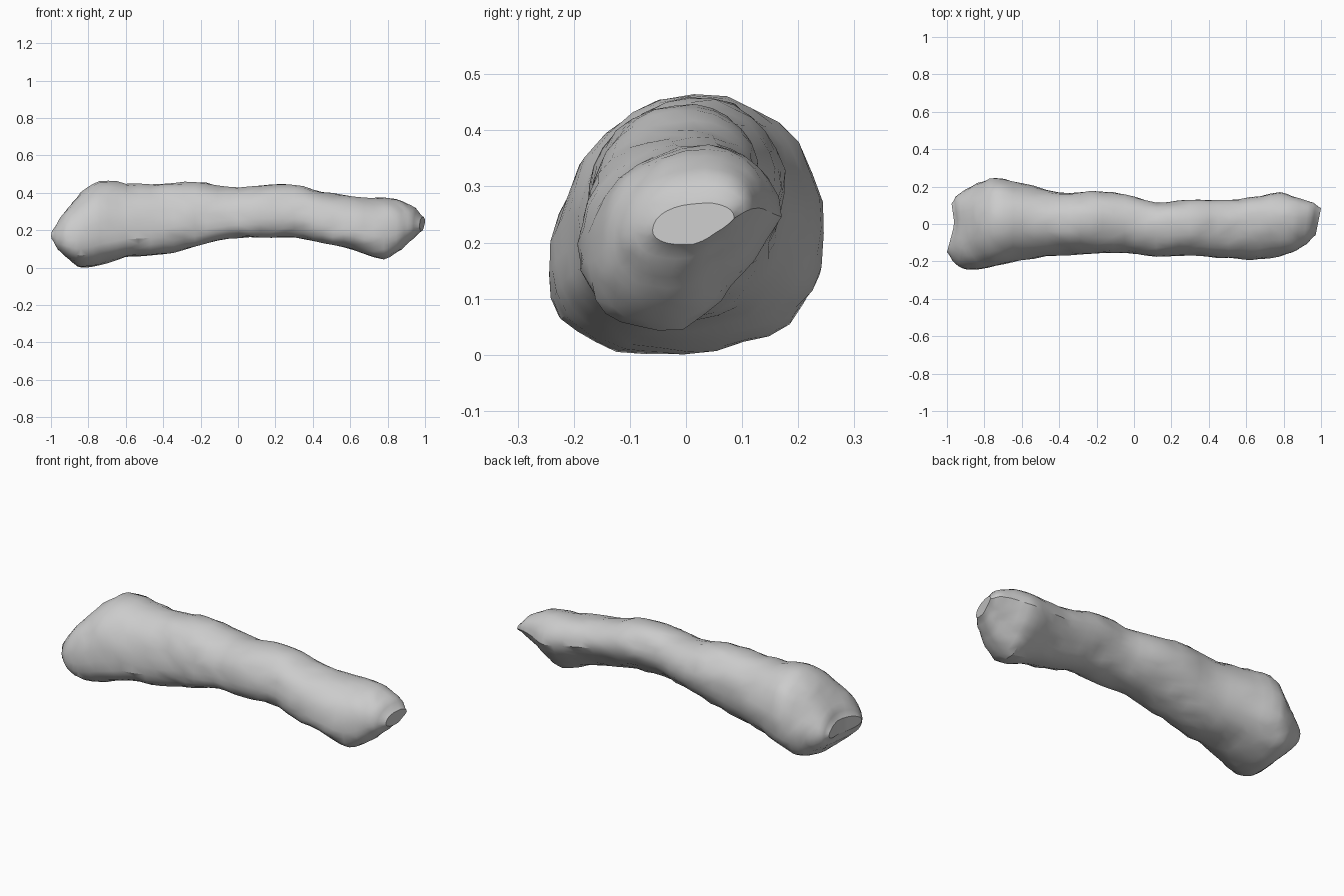
import bpy
import bmesh
import math
from mathutils import Vector, noise

cube = bpy.data.objects.get("Cube")
if cube:
    bpy.data.objects.remove(cube, do_unlink=True)

SIDES = 28
STEPS = 3

# Shaft stations: x, bottom, top, front, back
STATIONS = [
    (-.99, .14, .22, -.15, .11),
    (-.96, .09, .27, -.195, .15),
    (-.91, .045, .33, -.24, .18),
    (-.84, 0, .40, -.245, .215),
    (-.74, .015, .465, -.225, .25),
    (-.6, .055, .45, -.195, .215),
    (-.4, .07, .45, -.165, .17),
    (-.23, .11, .46, -.16, .175),
    (-.05, .155, .43, -.155, .16),
    (.12, .16, .44, -.175, .115),
    (.3, .16, .445, -.165, .13),
    (.45, .13, .405, -.18, .125),
    (.62, .095, .38, -.19, .14),
    (.78, .045, .37, -.175, .165),
    (.88, .10, .355, -.14, .135),
    (.95, .155, .32, -.105, .115),
    (.995, .195, .27, -.06, .085),
]


def make_material(name, color):
    mat = bpy.data.materials.new(name)
    mat.use_nodes = True
    mat.diffuse_color = color
    bsdf = next(n for n in mat.node_tree.nodes if n.type == 'BSDF_PRINCIPLED')
    bsdf.inputs["Base Color"].default_value = color
    return mat


def spline(a, b, c, d, t):
    """Smooth curve from b to c, guided by the neighbours a and d."""
    return b + t * ((c - a) + t * ((2 * a - 5 * b + 4 * c - d)
                                   + t * (3 * (b - c) + d - a))) / 2


def smooth_stations(rows):
    result = []
    for i in range(len(rows) - 1):
        near = [rows[max(0, min(k, len(rows) - 1))] for k in range(i - 1, i + 3)]
        for step in range(STEPS):
            t = step / STEPS
            row = [spline(*values, t) for values in zip(*near)]
            row[0] = rows[i][0] + t * (rows[i + 1][0] - rows[i][0])
            result.append(row)
    return result + [rows[-1]]


def clamp(value):
    return max(0, min(1, value))


def rounded(value):
    """Slightly squared-off circle coordinate."""
    return math.copysign(abs(value) ** .9, value)


def section_point(row, index):
    """Point on a leaning oval section, with shaped ends."""
    x, low, high, front, back = row
    angle = math.tau * index / SIDES
    along = (x + 1) / 2
    side = rounded(math.cos(angle))
    up = rounded(math.sin(angle + .04 + .2 * along))
    # Heavy lower flanks at the wide end, cut lower back at the tapered end
    up -= .22 * (1 - along) * math.cos(angle) ** 2
    cut = 1 - .24 * along * max(0, -math.sin(2 * angle)) * (side > 0)
    y = (front + back) / 2 + (back - front) / 2 * side * cut
    z = (low + high) / 2 + (high - low) / 2 * up * cut
    # Shallow irregular bumps, fading out towards the thin tips
    point = Vector((x, y, z))
    size = min(1, (high - low) / .3)
    bump = noise.noise(point * 13) * .008 + noise.noise(point * 30) * .005
    point += Vector((0, side, up)) * bump * size
    # Dented wide end and slanted tapered end
    dent = clamp((-.85 - x) / .13)
    point.x += dent * (.03 * (1 - min(1, abs(y) / .15)) + .06 * y)
    point.x += clamp((x - .85) / .13) * .2 * (y - .06)
    point.z = max(0, point.z)
    return point


# Bent shaft with a wide end and a tapered end
bm = bmesh.new()
rings = [[bm.verts.new(section_point(row, i)) for i in range(SIDES)]
         for row in smooth_stations(STATIONS)]
for first, second in zip(rings, rings[1:]):
    for i in range(SIDES):
        j = (i + 1) % SIDES
        bm.faces.new((first[i], first[j], second[j], second[i]))

# Narrow end faces, closed in strips across the section
for ring in (rings[0], rings[-1]):
    for i in range(SIDES // 2):
        corners = (ring[i], ring[i + 1], ring[-i - 1], ring[-i])
        bm.faces.new(list(dict.fromkeys(corners)))
bmesh.ops.recalc_face_normals(bm, faces=bm.faces)
bmesh.ops.triangulate(bm, faces=bm.faces)

mesh = bpy.data.meshes.new("bent_shaft")
bm.to_mesh(mesh)
bm.free()
mesh.materials.append(make_material("light grey", (.6, .6, .6, 1)))
shaft = bpy.data.objects.new("bent_shaft", mesh)
bpy.context.collection.objects.link(shaft)

bpy.ops.object.select_all(action='DESELECT')
shaft.select_set(True)
bpy.context.view_layer.objects.active = shaft
bpy.ops.object.shade_smooth_by_angle(angle=math.radians(30))
